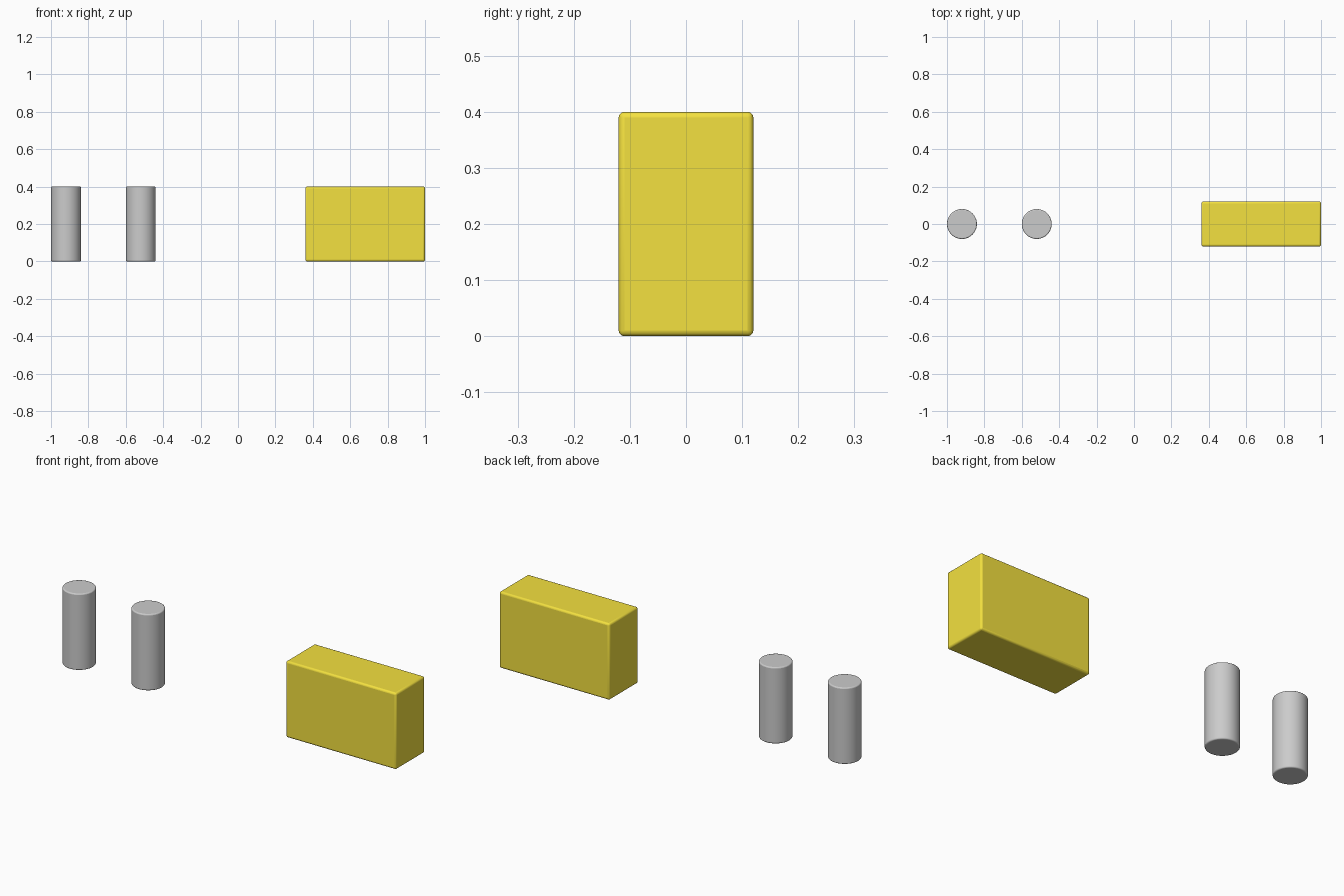
import bpy
from math import radians

if "Cube" in bpy.data.objects:
    bpy.data.objects.remove(bpy.data.objects["Cube"])

HEIGHT = 0.40


def finish(obj, name, bevel):
    # Rounded edges and smooth shading
    obj.name = name
    mod = obj.modifiers.new("rounded_edges", 'BEVEL')
    mod.width = bevel
    mod.segments = 3
    mod.limit_method = 'ANGLE'
    mod.angle_limit = radians(40)
    bpy.ops.object.shade_smooth_by_angle(angle=radians(35))
    return obj


def add_pin(name, x):
    bpy.ops.mesh.primitive_cylinder_add(vertices=48, radius=0.08, depth=HEIGHT,
                                        location=(x, 0, HEIGHT / 2))
    return finish(bpy.context.object, name, 0.006)


# Two round pins
add_pin("outer_pin", -0.92)
add_pin("inner_pin", -0.52)

# Yellow block
bpy.ops.mesh.primitive_cube_add(size=1, location=(0.68, 0, HEIGHT / 2))
block = bpy.context.object
block.scale = (0.64, 0.24, HEIGHT)
bpy.ops.object.transform_apply(location=False, rotation=False, scale=True)
finish(block, "block", 0.01)

yellow = bpy.data.materials.new("yellow")
yellow.diffuse_color = (0.9, 0.75, 0.05, 1)
yellow.use_nodes = True
yellow.node_tree.nodes["Principled BSDF"].inputs["Base Color"].default_value = yellow.diffuse_color
block.data.materials.append(yellow)
